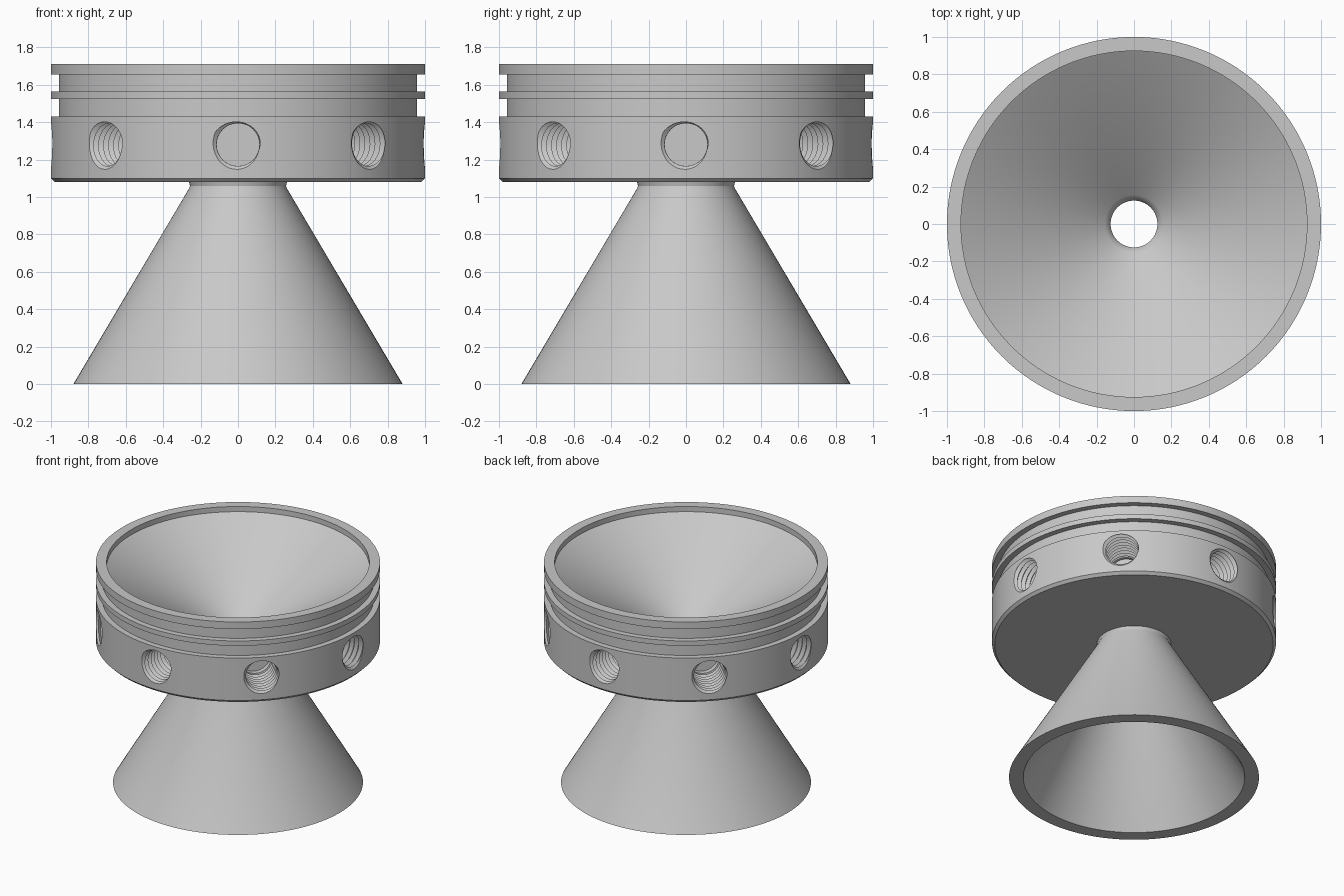
import bpy, bmesh, math
from mathutils import Matrix, Vector

old = bpy.data.objects.get("Cube")
if old:
    bpy.data.objects.remove(old, do_unlink=True)

metal = bpy.data.materials.new("plain grey metal")
metal.use_nodes = True
GREY = (0.58, 0.58, 0.58, 1)
metal.diffuse_color = GREY
metal.node_tree.nodes["Principled BSDF"].inputs["Base Color"].default_value = GREY


def make_object(name, bm):
    bmesh.ops.recalc_face_normals(bm, faces=bm.faces)
    mesh = bpy.data.meshes.new(name)
    bm.to_mesh(mesh)
    bm.free()
    mesh.materials.append(metal)
    obj = bpy.data.objects.new(name, mesh)
    bpy.context.collection.objects.link(obj)
    return obj


def lathe(name, profile, steps=128):
    """Revolve a closed (radius, height) outline about z."""
    bm = bmesh.new()
    rings = []
    for i in range(steps):
        a = math.tau * i / steps
        rings.append([bm.verts.new((r * math.cos(a), r * math.sin(a), z)) for r, z in profile])
    n = len(profile)
    for i in range(steps):
        a, b = rings[i], rings[(i + 1) % steps]
        for k in range(n):
            m = (k + 1) % n
            bm.faces.new((a[k], b[k], b[m], a[m]))
    return make_object(name, bm)


# Nozzle body: outer wall upward, then the funnel and bell downward
outer = [(0.88, 0), (0.262, 1.045), (0.257, 1.06), (0.262, 1.08),
         (0.98, 1.08), (1, 1.10), (1, 1.43), (0.957, 1.43),
         (0.957, 1.525), (1, 1.525), (1, 1.563), (0.957, 1.563),
         (0.957, 1.655), (1, 1.655), (1, 1.71)]
inner = [(0.925, 1.71), (0.925, 1.67), (0.155, 1.19), (0.135, 1.17),
         (0.125, 1.145), (0.127, 1.12), (0.14, 1.09), (0.78, 0)]
body = lathe("nozzle_body", outer + inner)

# Threaded side holes
HOLES, HOLE_Z = 8, 1.28
MINOR, MAJOR, PITCH = 0.115, 0.139, 0.038
SEG, TURNS = 32, 10
MOUTH_ANGLE = 195 / 360
START = 0.997 - PITCH * (8 + MOUTH_ANGLE)   # thread phase at the mouth


def hole_frame(i):
    """Local x = right, y = up, z = outward along the hole axis."""
    a = math.tau * i / HOLES
    out = Vector((math.cos(a), math.sin(a), 0))
    up = Vector((0, 0, 1))
    right = up.cross(out)
    m = Matrix((right, up, out)).transposed().to_4x4()
    m.translation = (0, 0, HOLE_Z)
    return m


def add_thread(bm, frame):
    rows = 2 * TURNS
    grid = []
    for k in range(rows + 2):
        r = MAJOR if k % 2 == 0 else MINOR
        row = []
        for j in range(SEG):
            a = math.tau * j / SEG
            s = START + PITCH * (k / 2 + j / SEG)
            row.append(bm.verts.new(frame @ Vector((r * math.cos(a), r * math.sin(a), s))))
        grid.append(row)

    def at(k, j):
        return grid[k][j] if j < SEG else grid[k + 2][0]

    # Helical flanks, one full turn spanning two rows
    for k in range(rows - 1):
        for j in range(SEG):
            bm.faces.new((at(k, j), at(k, j + 1), at(k + 1, j + 1), at(k + 1, j)))
    # Fan caps close both ends, including the step of the helix
    low = [at(0, j) for j in range(SEG + 1)] + [at(1, 0)]
    top = rows - 1
    high = [at(top, j) for j in range(SEG + 1)] + [at(top + 1, 0)]
    for loop, s in ((low, START + PITCH / 2), (high, START + PITCH * (TURNS + 0.5))):
        c = bm.verts.new(frame @ Vector((0, 0, s)))
        for p, q in zip(loop, loop[1:] + loop[:1]):
            bm.faces.new((c, p, q))
    # Drop vertices that no face uses
    bmesh.ops.delete(bm, geom=[v for v in bm.verts if not v.link_faces], context='VERTS')


thread_bm, bore_bm = bmesh.new(), bmesh.new()
for i in range(HOLES):
    frame = hole_frame(i)
    add_thread(thread_bm, frame)
    depth = 0.45
    bmesh.ops.create_cone(bore_bm, cap_ends=True, segments=48, radius1=MINOR - 0.001,
                          radius2=MINOR - 0.001, depth=depth,
                          matrix=frame @ Matrix.Translation((0, 0, 0.66 + depth / 2)))

cutters = [make_object("thread_cutter", thread_bm), make_object("bore_cutter", bore_bm)]
for cutter in cutters:
    cutter.hide_render = True
    mod = body.modifiers.new(cutter.name, 'BOOLEAN')
    mod.operation = 'DIFFERENCE'
    mod.solver = 'EXACT'
    mod.object = cutter

# Apply the cuts, then remove the cutters
bpy.ops.object.select_all(action='DESELECT')
bpy.context.view_layer.objects.active = body
body.select_set(True)
for mod in list(body.modifiers):
    bpy.ops.object.modifier_apply(modifier=mod.name)
for cutter in cutters:
    bpy.data.objects.remove(cutter, do_unlink=True)
bpy.ops.object.shade_smooth_by_angle(angle=math.radians(25))
